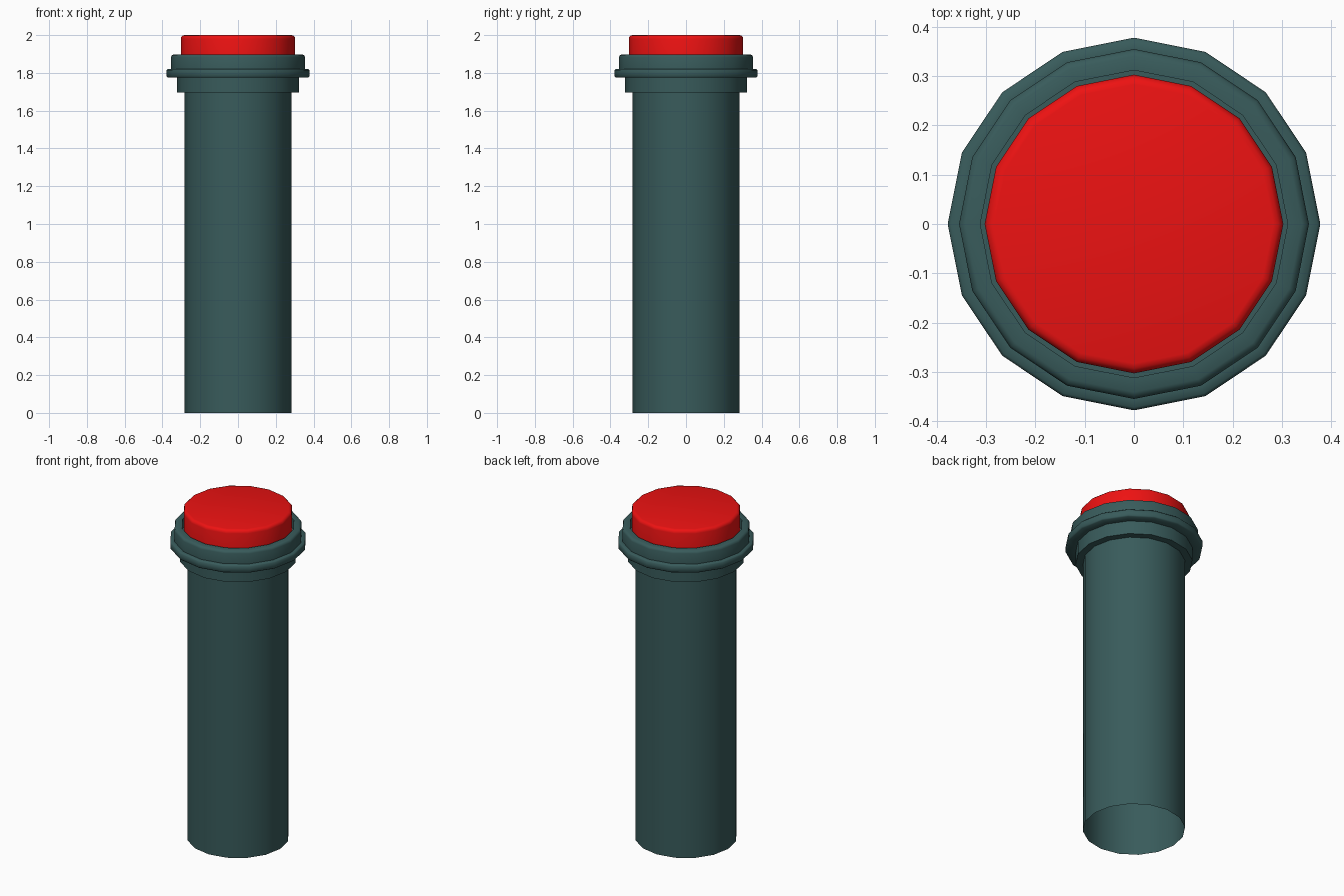
import bpy, bmesh, math

if "Cube" in bpy.data.objects:
    bpy.data.objects.remove(bpy.data.objects["Cube"])

SIDES = 16


def material(name, rgb):
    m = bpy.data.materials.new(name)
    m.diffuse_color = (*rgb, 1)
    m.use_nodes = True
    m.node_tree.nodes["Principled BSDF"].inputs["Base Color"].default_value = m.diffuse_color
    return m


def lathe(name, profile, mat, cap_top=False):
    """Spin an (r, z) profile, listed from the bottom outwards and up, around z."""
    bm = bmesh.new()
    rings = [[bm.verts.new((r * math.cos(2 * math.pi * i / SIDES),
                            r * math.sin(2 * math.pi * i / SIDES), z))
              for i in range(SIDES)] for r, z in profile]
    for low, high in zip(rings, rings[1:]):
        for i in range(SIDES):
            j = (i + 1) % SIDES
            bm.faces.new((low[i], low[j], high[j], high[i]))
    if cap_top:
        bm.faces.new(rings[-1])
    mesh = bpy.data.meshes.new(name)
    bm.to_mesh(mesh)
    bm.free()
    obj = bpy.data.objects.new(name, mesh)
    bpy.context.collection.objects.link(obj)
    mesh.materials.append(mat)
    bpy.ops.object.select_all(action='DESELECT')
    obj.select_set(True)
    bpy.context.view_layer.objects.active = obj
    bpy.ops.object.shade_smooth_by_angle(angle=math.radians(50))
    return obj


slate = material("slate", (0.04, 0.105, 0.105))
red = material("red", (0.85, 0.006, 0.006))

# Open-bottomed post with stepped collar, flange and button seat
lathe("post", [
    (0.282, 0), (0.282, 1.695),                                    # column
    (0.323, 1.695), (0.323, 1.775),                                # collar
    (0.372, 1.775), (0.378, 1.781), (0.378, 1.814), (0.372, 1.82),  # flange
    (0.355, 1.82), (0.355, 1.882), (0.351, 1.892), (0.341, 1.897),  # seat
    (0.312, 1.897), (0.312, 1.84), (0.29, 1.84),                   # seat recess
], slate)

# Push button with rounded rim
bevel = [(0.283 + 0.02 * math.cos(a), 1.98 + 0.02 * math.sin(a))
         for a in (math.radians(d) for d in (0, 30, 60, 90))]
lathe("button", [(0.303, 1.84)] + bevel, red, cap_top=True)
